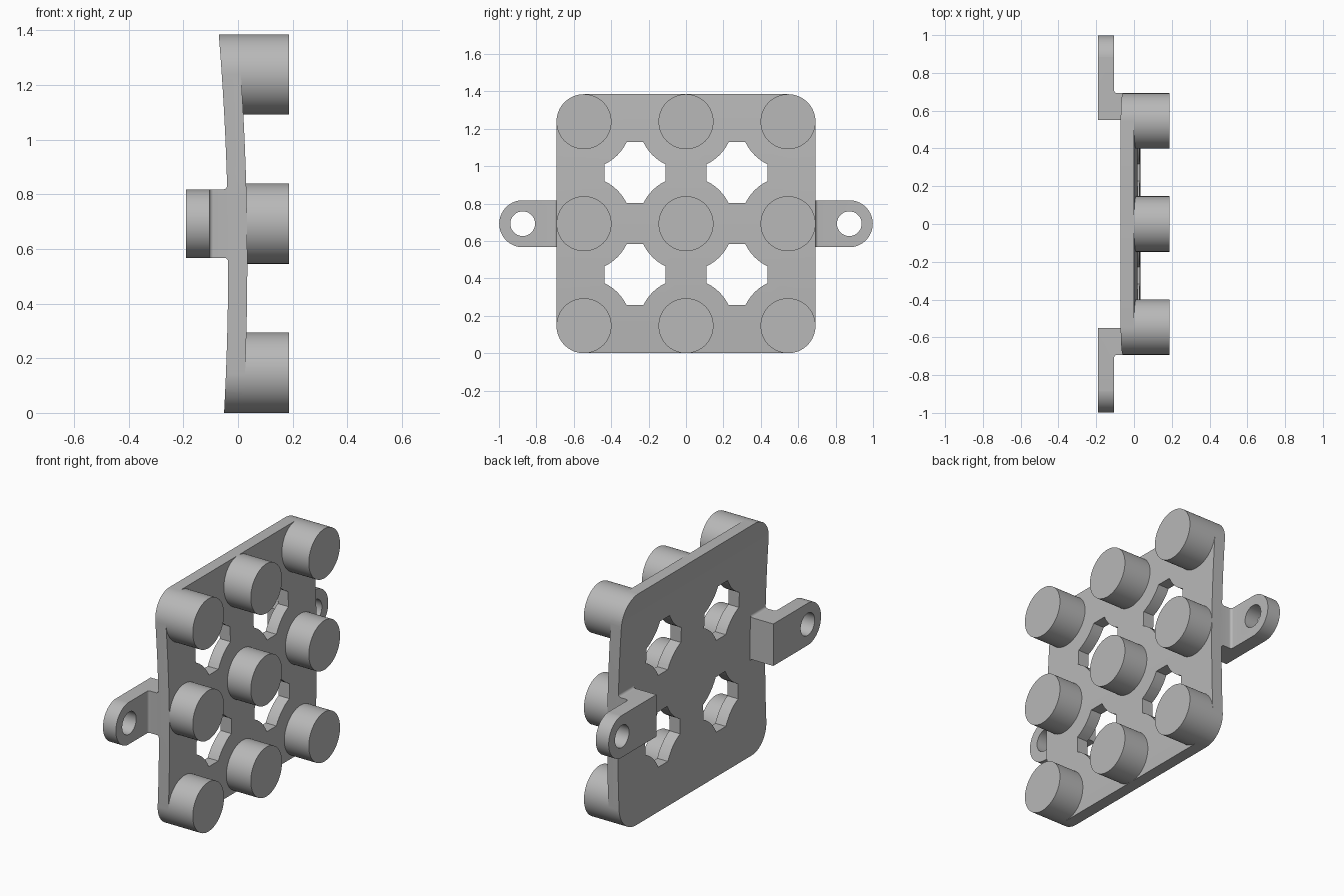
import bpy
import bmesh
from math import sin, cos, pi, asin

cube = bpy.data.objects.get("Cube")
if cube:
    bpy.data.objects.remove(cube, do_unlink=True)

grey = bpy.data.materials.new("Plain grey")
grey.use_nodes = True
COLOUR = (0.48, 0.48, 0.48, 1)
grey.diffuse_color = COLOUR
grey.node_tree.nodes["Principled BSDF"].inputs["Base Color"].default_value = COLOUR

MID = 0.6925      # height of the plate centre
PITCH = 0.5455    # spacing of the pegs
PEG_R = 0.147
THICK = 0.07


def arc(cx, cy, r, start, end, n=16):
    """Points on an arc, angles in units of pi."""
    return [(cx + r * cos(pi * (start + (end - start) * i / n)),
             cy + r * sin(pi * (start + (end - start) * i / n))) for i in range(n + 1)]


def prism(name, points, axis, lo, hi):
    """Extrude a flat outline along one axis."""
    place = {"x": lambda a, b, t: (t, a, b),
             "y": lambda a, b, t: (a, t, b),
             "z": lambda a, b, t: (a, b, t)}[axis]
    bm = bmesh.new()
    ends = [[bm.verts.new(place(a, b, t)) for a, b in points] for t in (lo, hi)]
    for ring in ends:
        bm.faces.new(ring)
    n = len(points)
    for i in range(n):
        j = (i + 1) % n
        bm.faces.new((ends[0][i], ends[0][j], ends[1][j], ends[1][i]))
    bmesh.ops.recalc_face_normals(bm, faces=bm.faces)
    mesh = bpy.data.meshes.new(name)
    bm.to_mesh(mesh)
    bm.free()
    mesh.materials.append(grey)
    obj = bpy.data.objects.new(name, mesh)
    bpy.context.collection.objects.link(obj)
    return obj


def activate(obj):
    bpy.ops.object.select_all(action="DESELECT")
    obj.select_set(True)
    bpy.context.view_layer.objects.active = obj


def combine(obj, tool, operation):
    """Apply a boolean and remove the tool."""
    activate(obj)
    mod = obj.modifiers.new("cut", "BOOLEAN")
    mod.operation, mod.object, mod.solver = operation, tool, "EXACT"
    bpy.ops.object.modifier_apply(modifier=mod.name)
    bpy.data.objects.remove(tool, do_unlink=True)


def smooth(obj):
    activate(obj)
    bpy.ops.object.shade_smooth_by_angle(angle=pi / 6)


def back(z):
    """Back surface of the gently bowed plate."""
    return -0.036 - 0.0494 * (z - 0.55) ** 2


# Bowed plate with rounded corners
heights = [-0.05 + 1.5 * i / 24 for i in range(25)]
bow = [(back(z), z) for z in heights] + [(back(z) + THICK, z) for z in reversed(heights)]
plate = prism("plate", bow, "y", -0.8, 0.8)
outline = []
for k, (sy, sz) in enumerate([(1, 1), (-1, 1), (-1, -1), (1, -1)]):
    outline += arc(sy * PITCH, MID + sz * PITCH, PEG_R, k / 2, k / 2 + 0.5)
combine(plate, prism("outline_cutter", outline, "x", -0.5, 0.5), "INTERSECT")

# Four windows, their corners rounded inwards around the pegs
HALF, COLLAR = PITCH / 2, 0.253
a = asin((HALF - 0.163) / COLLAR) / pi
corner = arc(-HALF, -HALF, COLLAR, 0.5 - a, a, 6)
window = []
for k in range(4):
    c, s = cos(k * pi / 2), sin(k * pi / 2)
    window += [(y * c - z * s, y * s + z * c) for y, z in corner]
for sy in (-1, 1):
    for sz in (-1, 1):
        shape = [(y + sy * HALF, z + MID + sz * HALF) for y, z in window]
        combine(plate, prism("window_cutter", shape, "x", -0.5, 0.5), "DIFFERENCE")
smooth(plate)

# Three by three grid of pegs
for row in (-1, 0, 1):
    for col in (-1, 0, 1):
        circle = arc(col * PITCH, MID + row * PITCH, PEG_R, 0, 2, 64)[:-1]
        smooth(prism("peg", circle, "x", -0.01, 0.187))

# Side brackets: foot, rounded ear and screw hole
EAR_R, EAR_Y, FIL = 0.125, 0.873, 0.015
for side, name in ((1, "left_bracket"), (-1, "right_bracket")):
    edge = PITCH + PEG_R
    ell = [(-0.19, 0.55), (-0.19, 1.0), (-0.105, 1.0)]
    ell += arc(-0.105 + FIL, edge + FIL, FIL, 1, 1.5, 6)
    ell += [(-0.02, edge), (-0.02, 0.55)]
    bracket = prism(name, [(x, side * y) for x, y in ell], "z", MID - EAR_R, MID + EAR_R)
    ear = [(0.4, MID - EAR_R - 0.01), (EAR_Y, MID - EAR_R - 0.01)]
    ear = [(0.4, MID - EAR_R)] + arc(EAR_Y, MID, EAR_R + 0.0005, -0.5, 0.5, 32) + [(0.4, MID + EAR_R)]
    ear = [(side * y, z) for y, z in ear]
    combine(bracket, prism("ear_cutter", ear, "x", -0.5, 0.5), "INTERSECT")
    hole = arc(side * EAR_Y, MID, 0.066, 0, 2, 48)[:-1]
    combine(bracket, prism("hole_cutter", hole, "x", -0.5, 0.5), "DIFFERENCE")
    smooth(bracket)
    # Small fillets where the foot meets the plate
    for up in (-1, 1):
        z = MID + up * EAR_R
        x = back(z)
        curve = arc(x - FIL, z + up * FIL, FIL, 0, -0.5 * up, 6)
        fillet = curve + [(x + 0.01, z), (x + 0.01, z + up * FIL)]
        smooth(prism("bracket_fillet", fillet, "y", side * 0.55, side * edge))
